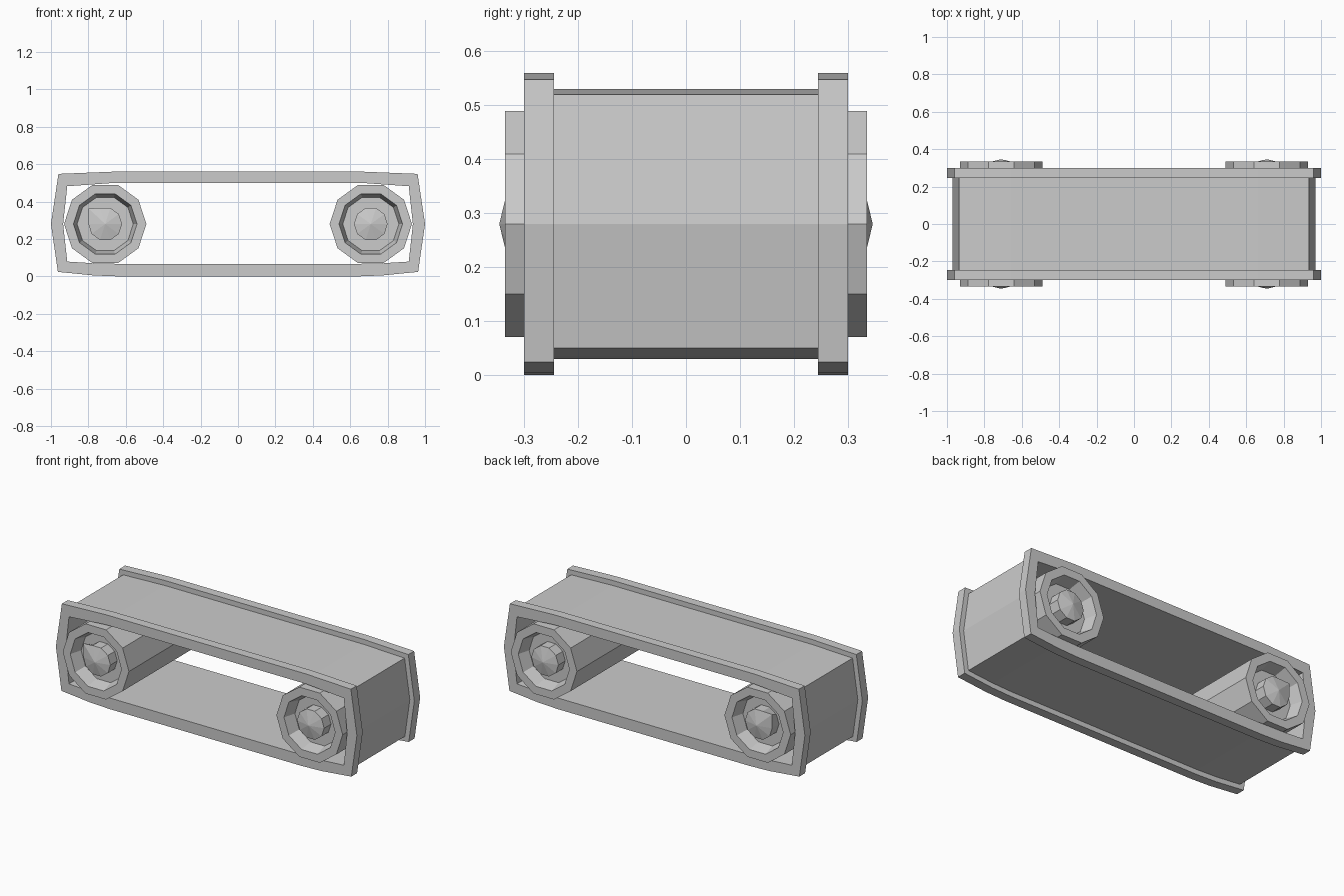
import bpy, bmesh
from math import cos, sin, pi

if "Cube" in bpy.data.objects:
    bpy.data.objects.remove(bpy.data.objects["Cube"])

def loft(name, rings, closed=False):
    """Skin a list of equal-length vertex rings; a one-point ring makes a tip."""
    bm = bmesh.new()
    vs = [[bm.verts.new(p) for p in r] for r in rings]
    pairs = list(zip(vs, vs[1:]))
    if closed:
        pairs.append((vs[-1], vs[0]))
    for a, b in pairs:
        n = max(len(a), len(b))
        for i in range(n):
            j = (i + 1) % n
            if len(a) == 1:
                bm.faces.new((a[0], b[j], b[i]))
            elif len(b) == 1:
                bm.faces.new((a[i], a[j], b[0]))
            else:
                bm.faces.new((a[i], a[j], b[j], b[i]))
    bmesh.ops.recalc_face_normals(bm, faces=bm.faces)
    me = bpy.data.meshes.new(name)
    bm.to_mesh(me)
    bm.free()
    ob = bpy.data.objects.new(name, me)
    bpy.context.collection.objects.link(ob)
    return ob

# right-half profiles (bottom to top), mirrored to a closed loop
def profile(half, y):
    pts = half + [(-x, z) for x, z in reversed(half)]
    return [(x, y, z) for x, z in pts]

RIM = [(.64, 0), (.77, .005), (.963, .024), (1, .28), (.96, .548), (.66, .56)]
BAND = [(.64, .03), (.77, .035), (.937, .05), (.97, .28), (.935, .52), (.66, .53)]
INNER = [(.64, .067), (.77, .07), (.913, .079), (.935, .28), (.913, .482), (.66, .5)]

# track belt with a raised rim along both edges
loft("track_belt", [profile(INNER, -.3), profile(RIM, -.3), profile(RIM, -.245),
                    profile(BAND, -.245), profile(BAND, .245), profile(RIM, .245),
                    profile(RIM, .3), profile(INNER, .3)], closed=True)

# ten-sided wheels with dished ends and pointed hubs
def ring(cx, r, y):
    if r == 0:
        return [(cx, y, .28)]
    return [(cx + r * cos(i * pi / 5), y, .28 + r * sin(i * pi / 5)) for i in range(10)]

SIDE = [(0, .346), (.09, .325), (.09, .26), (.15, .26), (.17, .335), (.22, .335)]
for name, cx in (("left_wheel", -.71), ("right_wheel", .71)):
    rings = [ring(cx, r, -y) for r, y in SIDE] + [ring(cx, r, y) for r, y in reversed(SIDE)]
    if cx < 0:
        # one hub corner is pulled outward
        for k in (1, -2):
            rings[k][4] = (cx - .09, rings[k][4][1], .363)
    loft(name, rings)
